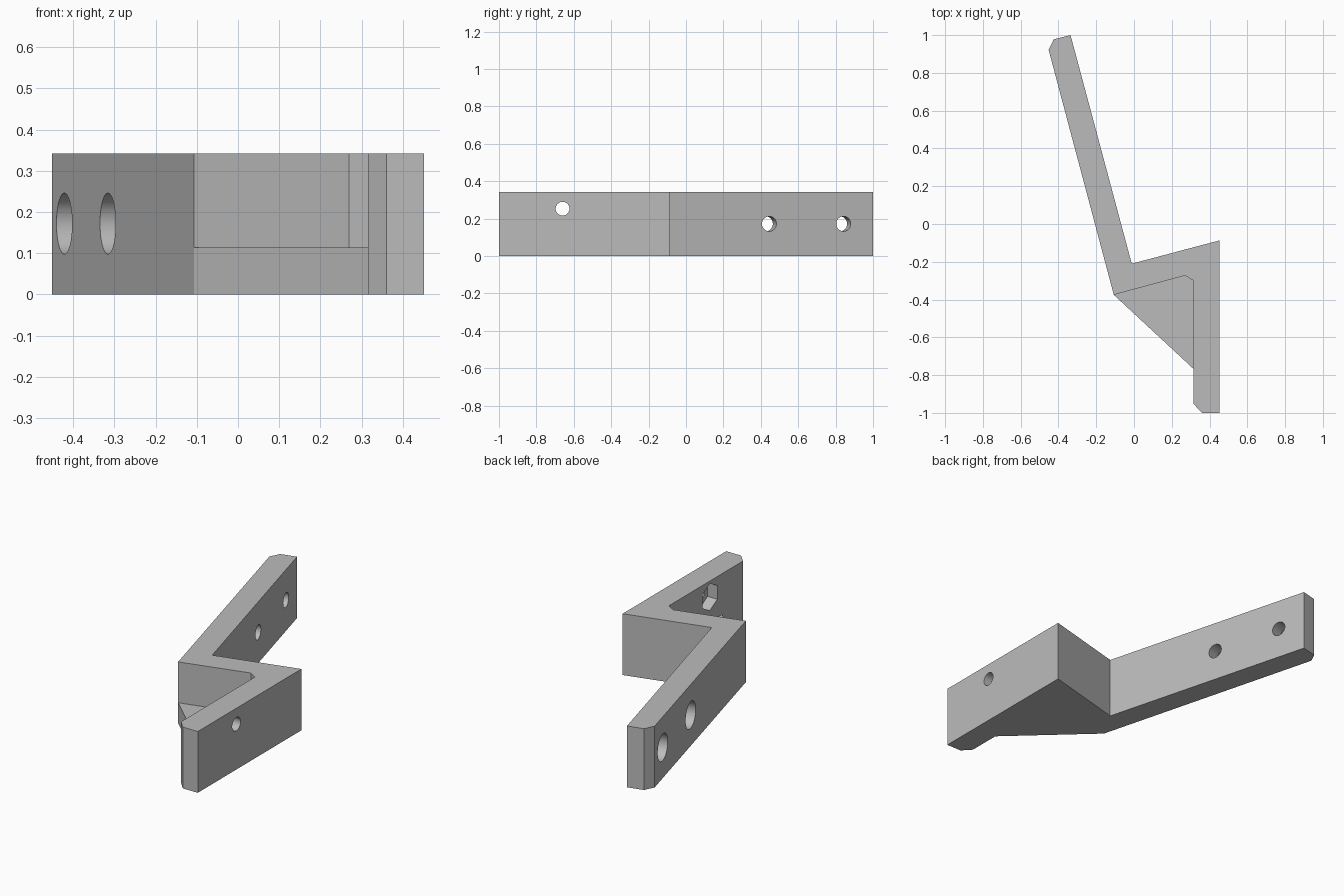
import bpy
import bmesh
from math import radians
from mathutils import Matrix, Vector

cube = bpy.data.objects.get("Cube")
if cube:
    bpy.data.objects.remove(cube, do_unlink=True)

HEIGHT = 0.342
WEB_HEIGHT = 0.114
ARM_TILT = radians(15)

grey = bpy.data.materials.new("plain grey")
grey.use_nodes = True
colour = (0.5, 0.5, 0.5, 1)
grey.diffuse_color = colour
grey.node_tree.nodes["Principled BSDF"].inputs["Base Color"].default_value = colour


def add_object(name, bm):
    bmesh.ops.recalc_face_normals(bm, faces=bm.faces)
    mesh = bpy.data.meshes.new(name)
    bm.to_mesh(mesh)
    bm.free()
    mesh.materials.append(grey)
    obj = bpy.data.objects.new(name, mesh)
    bpy.context.collection.objects.link(obj)
    return obj


def prism(name, outline, bottom, top):
    """Extrude a plan outline upwards."""
    bm = bmesh.new()
    face = bm.faces.new([bm.verts.new((x, y, bottom)) for x, y in outline])
    result = bmesh.ops.extrude_face_region(bm, geom=[face])
    verts = [v for v in result["geom"] if isinstance(v, bmesh.types.BMVert)]
    bmesh.ops.translate(bm, verts=verts, vec=(0, 0, top - bottom))
    return add_object(name, bm)


def drill(name, centre, radius, length, sides, angle=0.0):
    """Cylinder lying along x, turned about z."""
    bm = bmesh.new()
    matrix = (Matrix.Translation(centre) @ Matrix.Rotation(angle, 4, "Z")
              @ Matrix.Rotation(radians(90), 4, "Y") @ Matrix.Rotation(radians(90), 4, "Z"))
    bmesh.ops.create_cone(bm, cap_ends=True, segments=sides, radius1=radius,
                          radius2=radius, depth=length, matrix=matrix)
    return add_object(name, bm)


def cut(target, cutter):
    cutter.hide_render = True
    mod = target.modifiers.new("cut", "BOOLEAN")
    mod.operation = "DIFFERENCE"
    mod.solver = "EXACT"
    mod.object = cutter
    bpy.context.view_layer.objects.active = target
    bpy.ops.object.modifier_apply(modifier=mod.name)
    bpy.data.objects.remove(cutter, do_unlink=True)


# Bracket: slanted arm, bridge, upright plate and web in one outline
corner = Vector((-0.107, -0.375))
inner = Vector((0.27, -0.273))
bracket = prism("bracket", [
    (-0.452, 0.922), (-0.425, 0.978), (-0.336, 1.0), (-0.012, -0.21),
    (0.452, -0.087), (0.452, -1.0), (0.36, -1.0), (0.315, -0.952),
    (0.315, -0.767), corner], 0, HEIGHT)

# Open space above the web
cut(bracket, prism("web_recess", [
    (0.315, -0.30), inner, corner + (corner - inner) * 0.5,
    (0.1, -0.9), (0.315, -0.767)], WEB_HEIGHT, HEIGHT + 0.2))

# Arm holes, counterbored from the outer side
axis = Vector((-0.966, -0.259, 0))
for y in (0.445, 0.842):
    mouth = Vector((-0.336 + 0.268 * (1 - y), y, 0.172))
    cut(bracket, drill("arm_hole", mouth + axis * 0.07, 0.04, 0.4, 48, ARM_TILT))
    cut(bracket, drill("arm_counterbore", mouth + axis * 0.175, 0.074, 0.2, 48, ARM_TILT))

# Plate hole with a hexagonal nut pocket on its inner side
cut(bracket, drill("plate_hole", (0.38, -0.66, 0.253), 0.037, 0.3, 48))
cut(bracket, drill("nut_pocket", (0.275, -0.66, 0.253), 0.076, 0.2, 6))

bpy.ops.object.select_all(action="DESELECT")
bracket.select_set(True)
bpy.context.view_layer.objects.active = bracket
bpy.ops.object.shade_smooth_by_angle(angle=radians(25))
